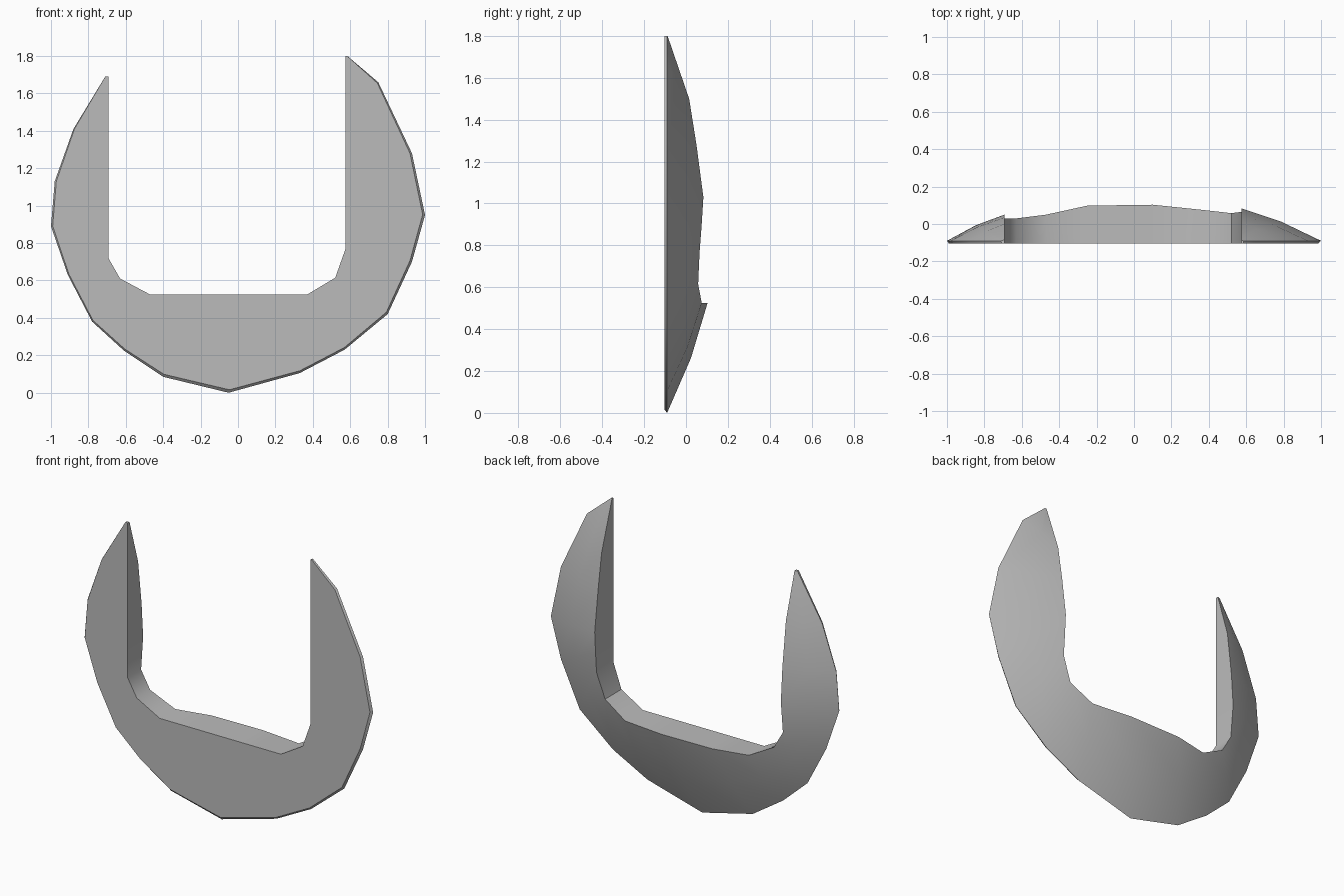
import bpy
import bmesh
import math
from mathutils import Vector

# Remove the default cube only
default_cube = bpy.data.objects.get("Cube")
if default_cube:
    bpy.data.objects.remove(default_cube, do_unlink=True)


def make_material(name, colour):
    material = bpy.data.materials.new(name)
    material.use_nodes = True
    material.diffuse_color = colour
    shader = next(n for n in material.node_tree.nodes if n.type == "BSDF_PRINCIPLED")
    shader.inputs["Base Color"].default_value = colour
    return material


FRONT_Y = -0.103   # flat front plane
RIM_Y = -0.09      # thin outer rim

# Stations along the collar: outer x, outer z, inner x, inner z, inner back y
STATIONS = [
    (-.71, 1.69, -.693, 1.69, -.085),
    (-.88, 1.41, -.693, 1.41, 0),
    (-.98, 1.13, -.693, 1.13, .035),
    (-1, .89, -.693, .92, .05),
    (-.91, .63, -.693, .72, .03),
    (-.78, .38, -.63, .61, .03),
    (-.61, .225, -.47, .525, .05),
    (-.4, .085, -.25, .525, .098),
    (-.05, 0, .1, .525, .103),
    (.33, .105, .37, .525, .075),
    (.57, .23, .52, .615, .058),
    (.8, .42, .575, .77, .065),
    (.93, .7, .575, .9, .075),
    (1, .95, .575, 1.03, .083),
    (.93, 1.28, .575, 1.28, .05),
    (.75, 1.66, .575, 1.5, .015),
    (.585, 1.8, .575, 1.8, -.088),
]


def cross_section(outer_x, outer_z, inner_x, inner_z, back_y):
    """Closed loop: front inner, front outer, rim, domed back, back inner."""
    outer = Vector((outer_x, RIM_Y, outer_z))
    inner_back = Vector((inner_x, back_y, inner_z))
    inner_front = Vector((inner_x, FRONT_Y, inner_z))
    front_outer = outer.lerp(inner_front, 0.03)
    front_outer.y = FRONT_Y
    dome = outer.lerp(inner_back, 0.5)
    dome.y += 0.09 * (back_y - RIM_Y)
    return [inner_front, front_outer, outer, dome, inner_back]


def build_collar(name, stations, material):
    bm = bmesh.new()
    rings = [[bm.verts.new(point) for point in cross_section(*station)]
             for station in stations]
    # Skin between neighbouring cross-sections
    for ring, following in zip(rings, rings[1:]):
        count = len(ring)
        for i in range(count):
            j = (i + 1) % count
            bm.faces.new((ring[i], ring[j], following[j], following[i]))
    # Close both tips
    bm.faces.new(rings[0])
    bm.faces.new(list(reversed(rings[-1])))
    bmesh.ops.recalc_face_normals(bm, faces=bm.faces[:])
    mesh = bpy.data.meshes.new(name)
    bm.to_mesh(mesh)
    bm.free()
    mesh.materials.append(material)
    collar = bpy.data.objects.new(name, mesh)
    bpy.context.collection.objects.link(collar)
    return collar


grey = make_material("plain grey", (0.5, 0.5, 0.5, 1.0))
collar = build_collar("curved_collar", STATIONS, grey)

# Soft domed back, crisp rim and inner edge
bpy.ops.object.select_all(action="DESELECT")
collar.select_set(True)
bpy.context.view_layer.objects.active = collar
bpy.ops.object.shade_smooth_by_angle(angle=math.radians(35))
